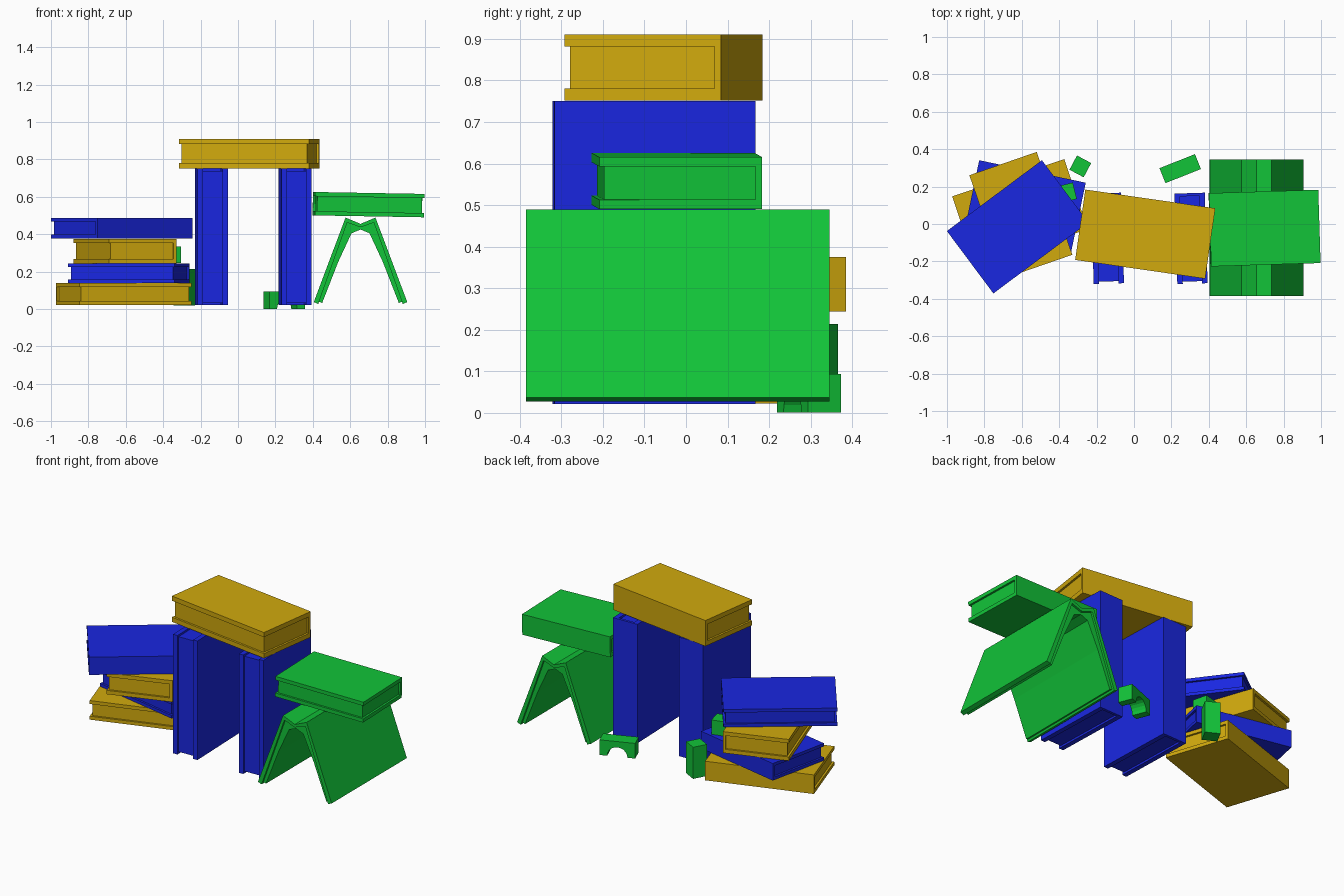
import bpy, bmesh
from math import radians, cos, sin, pi
from mathutils import Matrix, Vector

if "Cube" in bpy.data.objects:
    bpy.data.objects.remove(bpy.data.objects["Cube"])


def material(name, rgb):
    m = bpy.data.materials.new(name)
    m.diffuse_color = (*rgb, 1)
    m.use_nodes = True
    m.node_tree.nodes["Principled BSDF"].inputs["Base Color"].default_value = m.diffuse_color
    return m


BLUE = material("blue", (0.01, 0.02, 0.75))
YELLOW = material("yellow", (0.64, 0.40, 0.004))
GREEN = material("green", (0.006, 0.55, 0.04))


def prism(name, profile, axis, a, b, mat, matrix=Matrix()):
    """Extrude a 2D profile along x (profile = y, z) or y (profile = x, z)."""
    bm = bmesh.new()
    at = (lambda p: (a, *p)) if axis == "x" else (lambda p: (p[0], a, p[1]))
    face = bm.faces.new([bm.verts.new(at(p)) for p in profile])
    ext = bmesh.ops.extrude_face_region(bm, geom=[face])["geom"]
    step = Vector((b - a, 0, 0)) if axis == "x" else Vector((0, b - a, 0))
    bmesh.ops.translate(bm, vec=step, verts=[v for v in ext if isinstance(v, bmesh.types.BMVert)])
    bmesh.ops.recalc_face_normals(bm, faces=bm.faces)
    me = bpy.data.meshes.new(name)
    bm.to_mesh(me)
    bm.free()
    me.materials.append(mat)
    ob = bpy.data.objects.new(name, me)
    ob.matrix_world = matrix
    bpy.context.collection.objects.link(ob)
    return ob


def rect(y0, y1, z0, z1):
    return [(y0, z0), (y1, z0), (y1, z1), (y0, z1)]


def book(name, size, matrix, mat):
    """Closed book lying flat, spine on local -y, pages set back on three sides."""
    L, W, T = size[0] / 2, size[1] / 2, size[2] / 2
    c, s, inset = T * 0.36, 0.016, 0.012
    cover = [(-W, -T), (W, -T), (W, -T + c), (-W + s, -T + c),
             (-W + s, T - c), (W, T - c), (W, T), (-W, T)]
    prism(name + "_cover", cover, "x", -L, L, mat, matrix)
    prism(name + "_pages", rect(-W + s, W - inset, -T + c, T - c), "x",
          -L + inset, L - inset, mat, matrix)


def place(x, y, z, deg):
    return Matrix.Translation((x, y, z)) @ Matrix.Rotation(radians(deg), 4, "Z")


# Books lying flat: name, size, centre, turn, material
flat = [
    ("stack_book_1", (0.632, 0.395, 0.117), (-0.61, 0.06, 0.081), 198.4, YELLOW),
    ("stack_book_2", (0.582, 0.39, 0.105), (-0.583, 0.09, 0.192), 168.1, BLUE),
    ("stack_book_3", (0.582, 0.381, 0.131), (-0.605, 0.048, 0.310), 109.1, YELLOW),
    ("stack_book_4", (0.634, 0.416, 0.109), (-0.622, -0.015, 0.432), 36.7, BLUE),
    ("lintel_book", (0.702, 0.38, 0.158), (0.06, -0.054, 0.831), 171.8, YELLOW),
]
for name, size, pos, deg, mat in flat:
    book(name, size, place(*pos, deg), mat)

# Book balanced on the tent, slightly tipped
book("balanced_book", (0.585, 0.392, 0.125),
     Matrix.Translation((0.698, -0.022, 0.558)) @ Matrix.Rotation(radians(1), 4, "Y")
     @ Matrix.Rotation(radians(181.8), 4, "Z"), GREEN)

# Two upright books, spines to the back
upright = Matrix(((0, 0, 1, 0), (0, -1, 0, 0), (1, 0, 0, 0), (0, 0, 0, 1)))
for side, x in (("left", -0.142), ("right", 0.305)):
    book("upright_book_" + side, (0.73, 0.484, 0.162),
         place(x, -0.077, 0.386, 1.8) @ upright, BLUE)


# Open book standing like a tent: half profiles mirrored about its spine
def mirrored(half):
    return half + [(-x, z) for x, z in reversed(half) if x != 0]


def band(outer, inner):
    return mirrored(outer) + mirrored(inner)[::-1]


tent = Matrix.Translation((0.655, -0.02, 0))
outer = [(-0.25, 0.037), (-0.08, 0.489), (0, 0.455)]
inner = [(-0.226, 0.027), (-0.071, 0.462), (0, 0.437)]
prism("tent_cover", band(outer, inner), "y", -0.365, 0.365, GREEN, tent)
page_top = [(-0.222, 0.039), (-0.071, 0.462), (0, 0.437)]
page_low = [(-0.205, 0.032), (-0.12, 0.25), (-0.048, 0.405), (0, 0.425)]
prism("tent_pages", band(page_top, page_low), "y", -0.352, 0.352, GREEN, tent)

# Toy arch block
r, n = 0.058, 10
arch = [(-0.102, 0), (-r, 0)]
arch += [(-r * cos(pi * i / n), r * sin(pi * i / n)) for i in range(1, n)]
arch += [(r, 0), (0.102, 0), (0.102, 0.093), (-0.102, 0.093)]
prism("arch_block", arch, "y", -0.043, 0.043, GREEN, place(0.247, 0.296, 0.001, 21.6))

# Toy plain blocks: tall one on the floor, cube on the stack
prism("tall_block", rect(-0.043, 0.043, 0.02, 0.214), "x", -0.043, 0.043, GREEN,
      place(-0.287, 0.308, 0, -28))
prism("cube_block", rect(-0.045, 0.045, 0.245, 0.333), "x", -0.041, 0.041, GREEN,
      place(-0.356, 0.168, 0, 14))
